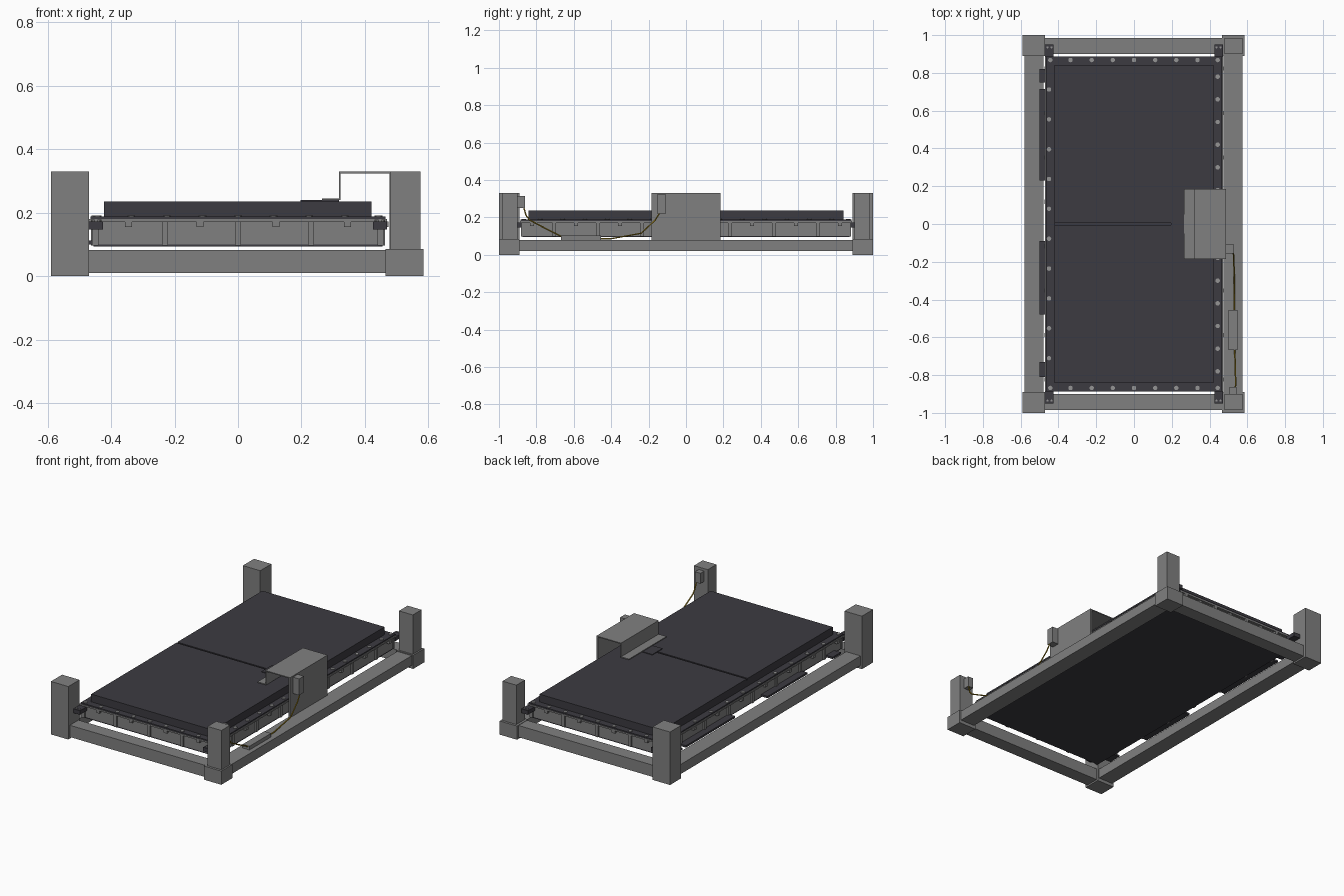
import bpy, bmesh, math
from mathutils import Matrix, Vector

if "Cube" in bpy.data.objects:
    bpy.data.objects.remove(bpy.data.objects["Cube"])


def material(name, rgb):
    m = bpy.data.materials.new(name)
    m.diffuse_color = (*rgb, 1)
    m.use_nodes = True
    m.node_tree.nodes["Principled BSDF"].inputs["Base Color"].default_value = m.diffuse_color
    return m


GREY = material("steel_grey", (0.216, 0.216, 0.216))
DARK = material("dark_panel", (0.045, 0.043, 0.053))
BOLT = material("bolt_grey", (0.30, 0.30, 0.30))
CABLE = material("cable_yellow", (0.32, 0.21, 0.01))


def boxes(name, mat, *extents):
    """One object from boxes given as (x0, x1, y0, y1, z0, z1)."""
    bm = bmesh.new()
    for x0, x1, y0, y1, z0, z1 in extents:
        c = Vector((x0 + x1, y0 + y1, z0 + z1)) / 2
        size = Matrix.Diagonal((x1 - x0, y1 - y0, z1 - z0, 1))
        bmesh.ops.create_cube(bm, size=1, matrix=Matrix.Translation(c) @ size)
    return finish(name, mat, bm)


def finish(name, mat, bm):
    me = bpy.data.meshes.new(name)
    bm.to_mesh(me)
    bm.free()
    me.materials.append(mat)
    ob = bpy.data.objects.new(name, me)
    bpy.context.collection.objects.link(ob)
    return ob


def cable(name, points):
    cu = bpy.data.curves.new(name, 'CURVE')
    cu.dimensions = '3D'
    cu.bevel_depth = 0.004
    cu.bevel_resolution = 1
    cu.use_fill_caps = True
    sp = cu.splines.new('POLY')
    sp.points.add(len(points) - 1)
    for p, co in zip(sp.points, points):
        p.co = (*co, 1)
    cu.materials.append(CABLE)
    bpy.context.collection.objects.link(bpy.data.objects.new(name, cu))


# Outer frame: beams and corner posts
for s, tag in ((-1, "front"), (1, "back")):
    def ys(a, b):
        return (min(s * a, s * b), max(s * a, s * b))
    boxes(tag + "_beam", GREY, (-0.47, 0.47, *ys(0.9, 0.985), 0.01, 0.083))
    boxes(tag + "_left_post", GREY, (-0.59, -0.47, *ys(0.89, 1), 0, 0.33))
    boxes(tag + "_right_post", GREY,
          (0.465, 0.585, *ys(0.89, 1), 0, 0.085),
          (0.48, 0.575, *ys(0.9, 0.985), 0.085, 0.33))
    # Dark brackets that hold the bed corners
    for sx, side in ((-1, "left"), (1, "right")):
        xs = sorted((sx * 0.425, sx * 0.47))
        boxes(f"{tag}_{side}_bracket", DARK, (*xs, *ys(0.88, 0.95), 0.147, 0.172))
        bm = bmesh.new()
        for dx in (0.437, 0.458):
            bmesh.ops.create_cone(bm, cap_ends=True, segments=8, radius1=0.006, radius2=0.006, depth=0.008,
                                  matrix=Matrix.Translation((sx * dx, s * 0.935, 0.174)))
        finish(f"{tag}_{side}_bracket_bolts", BOLT, bm)
boxes("left_beam", GREY, (-0.58, -0.48, -0.89, 0.89, 0.02, 0.08))
boxes("right_beam", GREY, (0.475, 0.575, -0.89, 0.89, 0.02, 0.08))

# Bed tray: grey walls, dark bottom, grey rim
W, L = 0.455, 0.873
boxes("tray_walls", GREY,
      (-W, W, -L, -L + 0.01, 0.1, 0.172), (-W, W, L - 0.01, L, 0.1, 0.172),
      (-W, -W + 0.01, -L, L, 0.1, 0.172), (W - 0.01, W, -L, L, 0.1, 0.172))
boxes("tray_bottom", DARK, (-W, W, -L, L, 0.094, 0.1))
boxes("tray_rim", GREY, (-0.47, 0.47, -0.888, 0.888, 0.171, 0.18))

# Ribs and small clips around the tray
ribs, clips = [], []
for s in (-1, 1):
    for x in (-0.45, -0.23, 0, 0.23, 0.45):
        ribs.append((x - 0.01, x + 0.01, *sorted((s * L, s * 0.882)), 0.097, 0.172))
    for x in (-0.345, -0.12, 0.12, 0.345):
        clips.append((x - 0.011, x + 0.011, *sorted((s * L, s * 0.888)), 0.155, 0.172))
    for k in range(-3, 4):
        y = k * 0.235
        ribs.append((*sorted((s * W, s * 0.464)), y - 0.01, y + 0.01, 0.097, 0.172))
    for k in range(-4, 4):
        y = (k + 0.5) * 0.235
        clips.append((*sorted((s * W, s * 0.475)), y - 0.011, y + 0.011, 0.155, 0.172))
boxes("tray_ribs", GREY, *ribs)
boxes("tray_clips", GREY, *clips)

# Dark flange with bolts
boxes("flange", DARK, (-0.465, 0.465, -0.886, 0.886, 0.18, 0.188))
spots = [(k * 0.112, s * 0.868) for k in range(-3, 4) for s in (-1, 1)]
spots += [(0.443, -0.78 + 0.12 * k) for k in range(14)]
spots += [(-0.45, -0.71 + 0.158 * k) for k in range(10)]
spots += [(sx * 0.443, s * 0.868) for sx in (-1, 1) for s in (-1, 1)]
bm = bmesh.new()
for x, y in spots:
    bmesh.ops.create_cone(bm, cap_ends=True, segments=12, radius1=0.012, radius2=0.012, depth=0.005,
                          matrix=Matrix.Translation((x, y, 0.1895)))
finish("flange_bolts", BOLT, bm)

# Top panel in two halves with a shallow centre groove
boxes("top_panel", DARK, (-0.422, 0.42, -0.843, -0.005, 0.188, 0.236),
      (-0.422, 0.42, 0.005, 0.843, 0.188, 0.236),
      (-0.422, 0.42, -0.005, 0.005, 0.188, 0.226))

# Dark side plates under the left edge
boxes("left_side_plates", DARK, *[(-0.5, -0.45, a, b, 0.1, 0.112) for a, b in
      ((0.75, 0.82), (0.23, 0.715), (-0.48, -0.09), (-0.81, -0.73))])

# Bent support arm: upright, top, drop and foot, with the tongue below it
boxes("support_arm", GREY,
      (0.477, 0.488, -0.185, 0.185, 0.075, 0.33),
      (0.32, 0.477, -0.185, 0.185, 0.324, 0.33),
      (0.318, 0.323, -0.185, 0.185, 0.24, 0.33),
      (0.264, 0.32, -0.185, 0.185, 0.24, 0.245))
boxes("support_tongue", DARK, (0.197, 0.318, -0.05, 0.05, 0.235, 0.24))

# Electrical boxes and the cables between them
boxes("arm_box", GREY, (0.488, 0.53, -0.155, -0.108, 0.22, 0.322))
boxes("post_box", GREY, (0.505, 0.542, -0.902, -0.862, 0.25, 0.315))
boxes("beam_box", GREY, (0.5, 0.547, -0.668, -0.455, 0.08, 0.103))
cable("post_cable", [(0.535, -0.868, 0.255), (0.538, -0.855, 0.21), (0.538, -0.835, 0.185),
                     (0.536, -0.75, 0.14), (0.533, -0.66, 0.095)])
cable("arm_cable", [(0.53, -0.46, 0.085), (0.53, -0.4, 0.086), (0.53, -0.24, 0.115),
                    (0.527, -0.165, 0.185), (0.525, -0.14, 0.225)])
